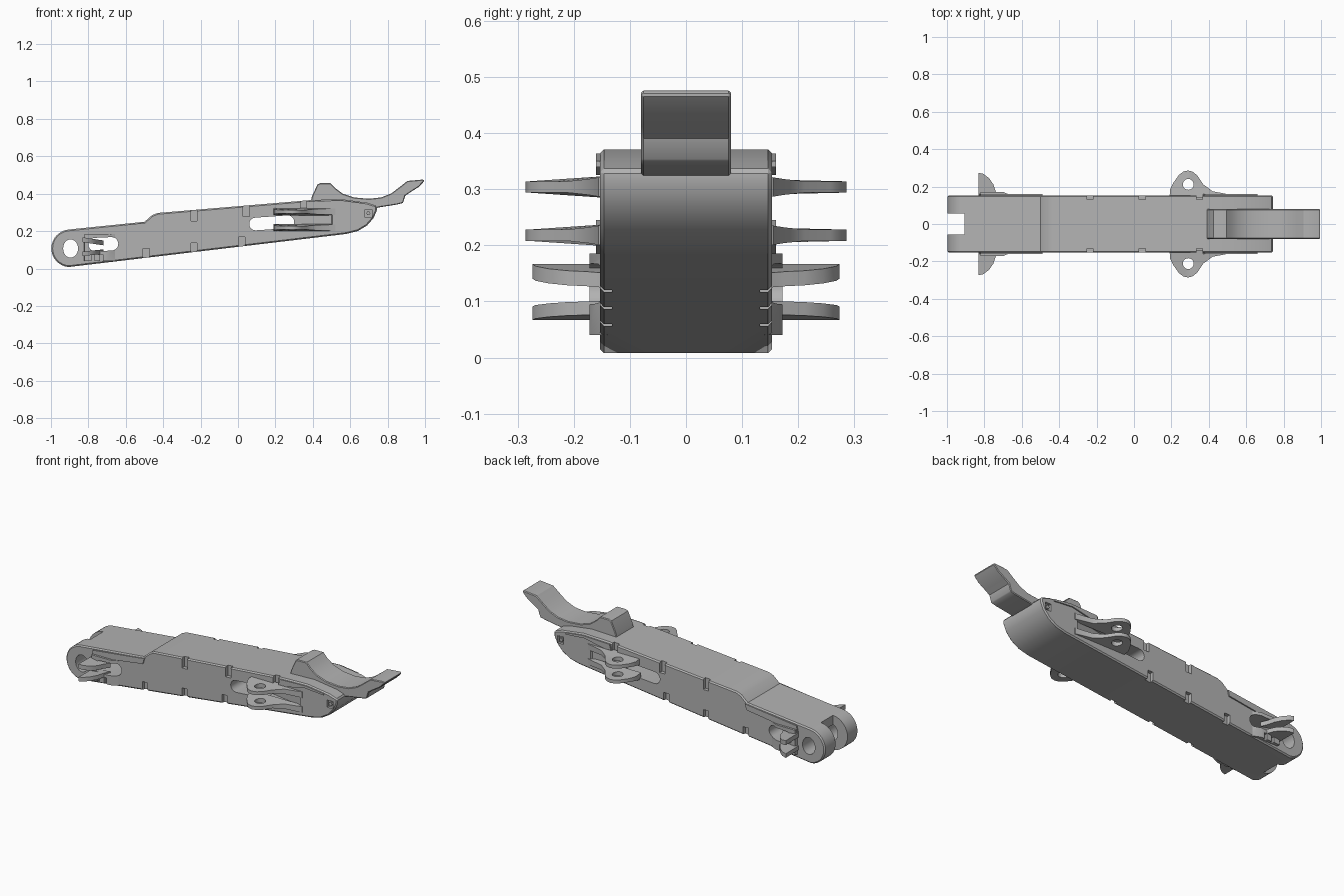
import bpy, bmesh, math
from mathutils import Vector

old = bpy.data.objects.get("Cube")
if old:
    bpy.data.objects.remove(old, do_unlink=True)

mat = bpy.data.materials.new("plain grey")
mat.use_nodes = True
GREY = (0.45, 0.45, 0.45, 1)
mat.diffuse_color = GREY
mat.node_tree.nodes["Principled BSDF"].inputs["Base Color"].default_value = GREY


def prism(name, pts, axis, a, b):
    """Extrude a 2D outline from a to b along Y (outline in xz) or Z (outline in xy)."""
    bm = bmesh.new()
    place = (lambda p: (p[0], a, p[1])) if axis == "Y" else (lambda p: (p[0], p[1], a))
    face = bm.faces.new([bm.verts.new(place(p)) for p in pts])
    new = bmesh.ops.extrude_face_region(bm, geom=[face])["geom"]
    move = Vector((0, b - a, 0)) if axis == "Y" else Vector((0, 0, b - a))
    bmesh.ops.translate(bm, verts=[v for v in new if isinstance(v, bmesh.types.BMVert)], vec=move)
    bmesh.ops.recalc_face_normals(bm, faces=bm.faces)
    mesh = bpy.data.meshes.new(name)
    bm.to_mesh(mesh)
    bm.free()
    mesh.materials.append(mat)
    obj = bpy.data.objects.new(name, mesh)
    bpy.context.collection.objects.link(obj)
    return obj


def apply(obj):
    bpy.ops.object.select_all(action="DESELECT")
    obj.select_set(True)
    bpy.context.view_layer.objects.active = obj
    for m in list(obj.modifiers):
        bpy.ops.object.modifier_apply(modifier=m.name)


def cut(obj, pts, axis, a, b):
    tool = prism("cutter", pts, axis, a, b)
    m = obj.modifiers.new("cut", "BOOLEAN")
    m.operation, m.solver, m.object = "DIFFERENCE", "EXACT", tool
    apply(obj)
    bpy.data.objects.remove(tool, do_unlink=True)


def bevel(obj, width, segments=1):
    m = obj.modifiers.new("bevel", "BEVEL")
    m.width, m.segments, m.limit_method = width, segments, "ANGLE"
    m.angle_limit = math.radians(50)
    apply(obj)


def smooth(obj, angle=30):
    apply(obj)
    bpy.ops.object.shade_smooth_by_angle(angle=math.radians(angle))


def ellipse(cx, cy, rx, ry, n=24, start=0, end=360):
    full = end - start == 360
    steps = n if full else n + 1
    return [(cx + rx * math.cos(t), cy + ry * math.sin(t))
            for t in (math.radians(start + (end - start) * i / n) for i in range(steps))]


def stadium(x0, x1, z, r, rise=0.0):
    """Rounded slot outline between two x limits."""
    return (ellipse(x1 - r, z + rise, r, r, 10, -90, 90)
            + ellipse(x0 + r, z, r, r, 10, 90, 270))


def box(cx, cz, w, h):
    return [(cx - w, cz - h), (cx + w, cz - h), (cx + w, cz + h), (cx - w, cz + h)]


W = 0.153  # half width of the body

# Main body: long sloping beam with a round eye end and a blunt nose
outline = ellipse(-0.895, 0.108, 0.103, 0.101, 16, 97, 263)
outline += [(0.58, 0.185), (0.64, 0.2), (0.69, 0.23), (0.725, 0.27), (0.742, 0.31), (0.742, 0.335),
            (0.69, 0.352), (0.55, 0.371), (0.39, 0.366), (-0.43, 0.297), (-0.46, 0.285), (-0.5, 0.25)]
body = prism("main_beam", outline, "Y", -W, W)
bevel(body, 0.007)

# Fork slot, pin hole and long through slots
cut(body, box(-0.98, 0.1, 0.075, 0.3), "Y", -0.055, 0.055)
cut(body, ellipse(-0.895, 0.107, 0.04, 0.049), "Y", -0.3, 0.3)
FRONT_SLOT = stadium(-0.8, -0.64, 0.128, 0.036, 0.004)
cut(body, FRONT_SLOT, "Y", -0.3, 0.3)
cut(body, stadium(0.06, 0.3, 0.238, 0.034, 0.012), "Y", -0.3, 0.3)


def top_z(x):
    return 0.333 + 0.084 * x


def bottom_z(x):
    return 0.116 + 0.122 * x


for s in (-1, 1):
    # Edge notches along the top and bottom
    for x in (-0.235, 0.045, 0.35):
        cut(body, box(x, top_z(x), 0.017, 0.06), "Y", s * 0.132, s * 0.2)
    for x in (-0.49, -0.235, 0.02):
        cut(body, box(x, bottom_z(x), 0.017, 0.05), "Y", s * 0.132, s * 0.2)
    # Tapered pocket behind the side lugs
    cut(body, [(0.27, s * 0.1), (0.27, s * 0.2), (0.53, s * 0.2), (0.5, s * 0.145)], "Z", 0.232, 0.298)
    # Square bolt recess in the nose
    cut(body, box(0.697, 0.295, 0.019, 0.021), "Y", s * 0.138, s * 0.2)
smooth(body)

# Hooked arm lying on the nose
arm = prism("hook_arm", [
    (0.385, 0.34), (0.395, 0.385), (0.425, 0.45), (0.44, 0.456), (0.495, 0.456), (0.52, 0.43),
    (0.56, 0.4), (0.62, 0.38), (0.7, 0.373), (0.765, 0.38), (0.82, 0.402), (0.87, 0.44),
    (0.905, 0.468), (0.99, 0.476), (0.997, 0.468), (0.965, 0.435), (0.925, 0.41),
    (0.895, 0.39), (0.882, 0.35), (0.85, 0.342), (0.76, 0.328), (0.7, 0.315), (0.5, 0.32)],
    "Y", -0.08, 0.08)
bevel(arm, 0.004)
smooth(arm)

REAR_LUG = [(0.19, 0.14), (0.193, 0.185), (0.21, 0.22), (0.24, 0.262), (0.265, 0.281), (0.29, 0.286),
            (0.315, 0.279), (0.34, 0.258), (0.37, 0.212), (0.42, 0.175), (0.52, 0.156), (0.53, 0.14)]
FRONT_LUG = [(-0.83, 0.14), (-0.832, 0.274), (-0.805, 0.268), (-0.775, 0.245), (-0.752, 0.212),
             (-0.74, 0.175), (-0.72, 0.14)]

for s, side in ((-1, "right"), (1, "left")):
    def mirrored(pts):
        return [(x, s * y) for x, y in pts]

    # Drilled rear lugs, thicker at the root
    for z, level in ((0.304, "upper"), (0.218, "lower")):
        lug = prism(f"{side}_{level}_rear_lug", mirrored(REAR_LUG), "Z", z - 0.01, z + 0.01)
        cut(lug, ellipse(0.29, s * 0.212, 0.029, 0.029, 20), "Z", z - 0.1, z + 0.1)
        for v in lug.data.vertices:
            thick = 1 + max(0, 0.2 - abs(v.co.y)) * 16
            v.co.z = z + (v.co.z - z) * thick
        smooth(lug)

    # Curved horns at the eye end
    for z, h, slope, level in ((0.146, 0.013, -0.15, "upper"), (0.084, 0.012, 0.1, "lower")):
        horn = prism(f"{side}_{level}_front_horn", mirrored(FRONT_LUG), "Z", z - h, z + h)
        for v in horn.data.vertices:
            v.co.z += slope * (v.co.x + 0.78)
        smooth(horn)

    # Pad around the front slot
    pad = prism(f"{side}_slot_pad",
                mirrored([(-0.825, 0.14), (-0.82, 0.172), (-0.7, 0.172), (-0.63, 0.14)]),
                "Z", 0.04, 0.185)
    cut(pad, FRONT_SLOT, "Y", -0.3, 0.3)
    for x in (-0.775, -0.73):
        cut(pad, box(x, 0.05, 0.008, 0.025), "Y", s * 0.157, s * 0.3)
    smooth(pad)

    # Side rail under the stepped top
    prism(f"{side}_side_rail", [(-0.83, 0.165), (-0.5, 0.212), (-0.49, 0.245), (-0.82, 0.206)],
          "Y", s * 0.14, s * 0.16)

    # Cheek strip along the nose and the bolt head
    prism(f"{side}_cheek_strip", [(0.37, 0.325), (0.42, 0.325), (0.54, 0.35), (0.66, 0.34),
                                  (0.66, 0.35), (0.55, 0.364), (0.38, 0.358)],
          "Y", s * 0.14, s * 0.16)
    prism(f"{side}_bolt_head", ellipse(0.697, 0.295, 0.011, 0.011, 6), "Y", s * 0.13, s * 0.15)
